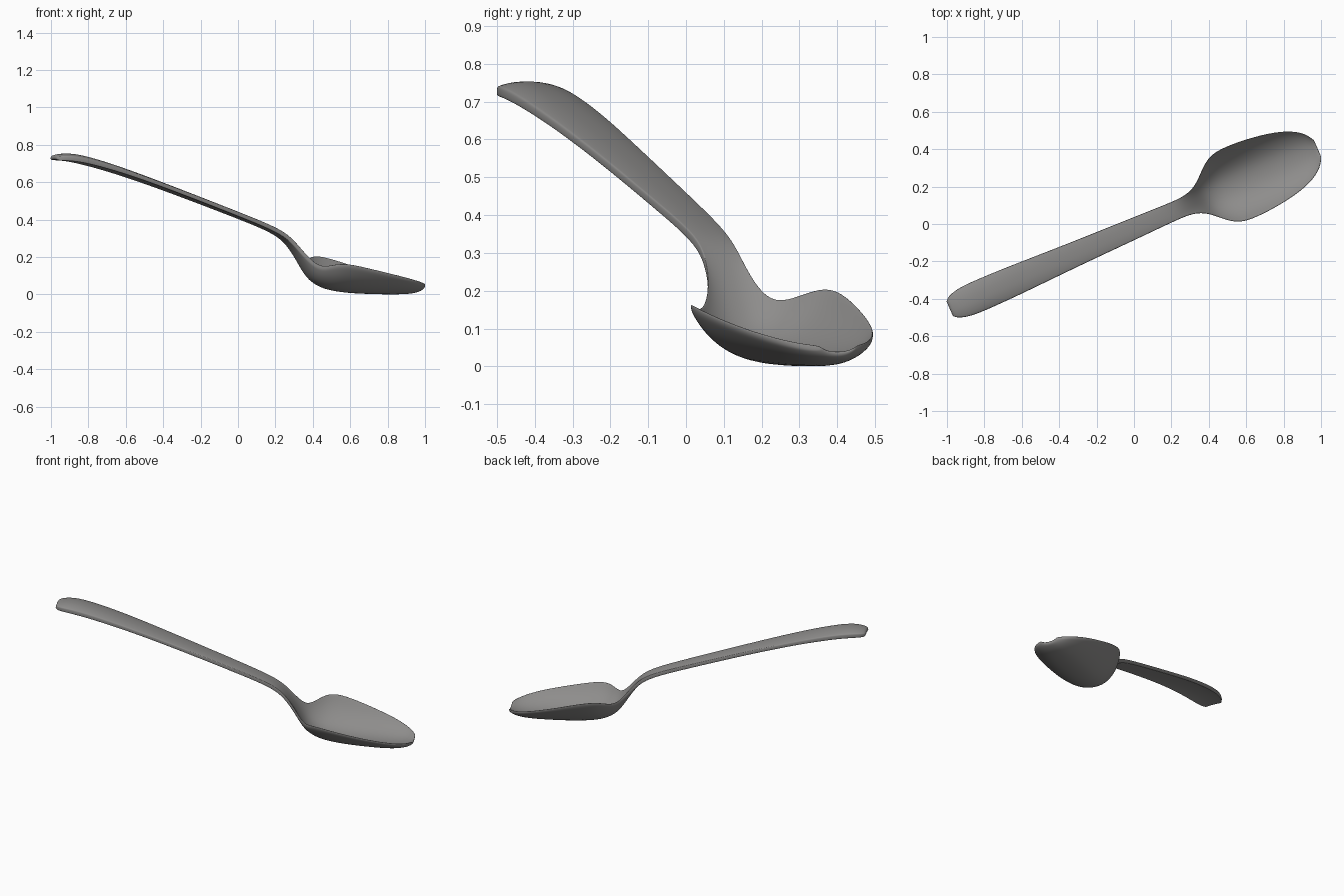
import bpy, bmesh, math

if "Cube" in bpy.data.objects:
    bpy.data.objects.remove(bpy.data.objects["Cube"])

ANGLE = math.radians(23.5)   # spoon axis seen from above
OFFSET = -0.022              # sideways shift of the axis

# stations along the axis: distance, half width, edge height, centre height, thickness
stations = [
    (-1.085, .042, .736, .742, .022),
    (-1.065, .064, .740, .750, .030),
    (-1.00, .082, .741, .757, .034),
    (-.90, .085, .724, .742, .034),
    (-.70, .081, .670, .683, .030),
    (-.45, .070, .588, .597, .028),
    (-.20, .062, .501, .508, .028),
    (.00, .057, .430, .436, .028),
    (.20, .050, .358, .362, .030),
    (.28, .050, .308, .308, .034),
    (.34, .060, .240, .222, .038),
    (.39, .088, .180, .132, .032),
    (.43, .125, .164, .087, .028),
    (.48, .172, .186, .056, .025),
    (.54, .203, .194, .038, .024),
    (.64, .206, .172, .025, .023),
    (.78, .194, .134, .019, .022),
    (.92, .165, .097, .016, .021),
    (1.00, .125, .074, .023, .021),
    (1.04, .088, .062, .034, .020),
    (1.062, .048, .056, .042, .018),
]
across = [-1, -.93, -.75, -.4, 0, .4, .75, .93, 1]


def place(u, v, z):
    c, s = math.cos(ANGLE), math.sin(ANGLE)
    v += OFFSET
    return (u * c - v * s, u * s + v * c, z)


# spoon: closed cross-sections lofted from handle end to bowl tip
bm = bmesh.new()
rings = []
for u, w, edge, mid, thick in stations:
    # the bowl leans sideways, less so towards its tip
    roll = .02 if u < .4 else .11 - .10 * max(0, u - .6) / .45
    top, bottom = [], []
    for t in across:
        z = mid + (edge - mid) * abs(t) ** 2.6 + roll * t * w * abs(t)
        drop = thick * (1 - .2 * abs(t) ** 3)
        top.append(bm.verts.new(place(u, t * w, z)))
        bottom.append(bm.verts.new(place(u, t * w, max(z - drop, -.002))))
    rings.append(top + bottom[::-1])

n = len(rings[0])
for a, b in zip(rings, rings[1:]):
    for i in range(n):
        j = (i + 1) % n
        bm.faces.new((a[i], a[j], b[j], b[i]))

# end caps as strips of quads
for ring in (rings[0], rings[-1]):
    for i in range(len(across) - 1):
        bm.faces.new((ring[i], ring[i + 1], ring[n - 2 - i], ring[n - 1 - i]))
bmesh.ops.recalc_face_normals(bm, faces=bm.faces)

mesh = bpy.data.meshes.new("spoon")
bm.to_mesh(mesh)
bm.free()
spoon = bpy.data.objects.new("spoon", mesh)
bpy.context.collection.objects.link(spoon)

# dark steel
steel = bpy.data.materials.new("dark_steel")
steel.diffuse_color = (.27, .265, .26, 1)
steel.use_nodes = True
steel.node_tree.nodes["Principled BSDF"].inputs["Base Color"].default_value = steel.diffuse_color
mesh.materials.append(steel)

# soften the loft
sub = spoon.modifiers.new("smooth", 'SUBSURF')
sub.levels = sub.render_levels = 2
for p in mesh.polygons:
    p.use_smooth = True
